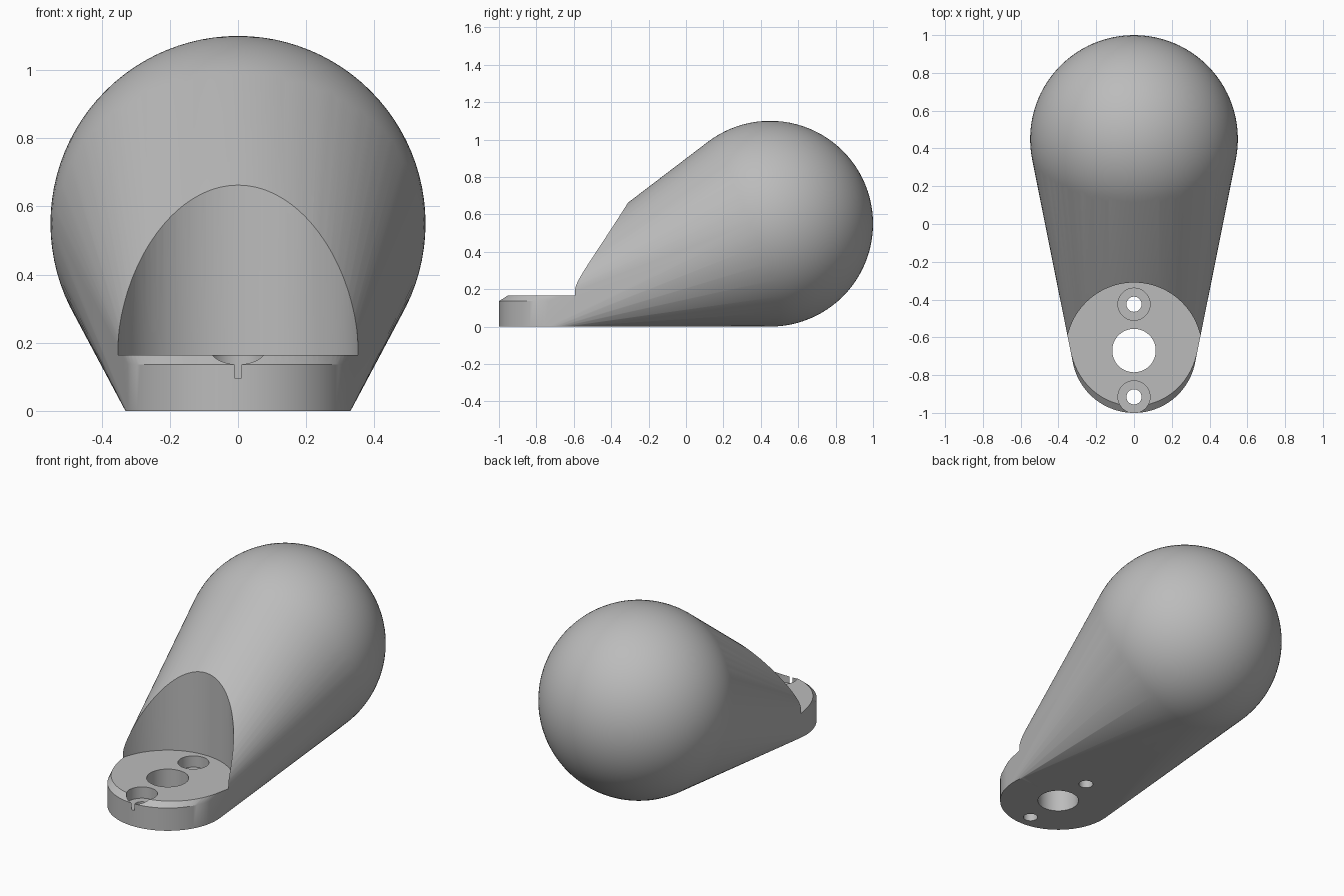
import bpy, bmesh, math
from mathutils import Matrix, Vector

cube = bpy.data.objects.get("Cube")
if cube:
    bpy.data.objects.remove(cube, do_unlink=True)

# Main dimensions
BALL_R, BALL_Y = 0.55, 0.45
BASE_R, BASE_Y, BASE_H = 0.33, -0.67, 0.137
LEDGE_Z = 0.165
SCREW_OFFSET = 0.2453

grey = bpy.data.materials.new("plain grey")
grey.use_nodes = True
COLOUR = (0.5, 0.5, 0.5, 1)
grey.diffuse_color = COLOUR
grey.node_tree.nodes["Principled BSDF"].inputs["Base Color"].default_value = COLOUR


def add_object(name, bm):
    mesh = bpy.data.meshes.new(name)
    bm.to_mesh(mesh)
    bm.free()
    obj = bpy.data.objects.new(name, mesh)
    bpy.context.collection.objects.link(obj)
    mesh.materials.append(grey)
    return obj


def add_cylinder(bm, radius, y, bottom, top, sides):
    place = Matrix.Translation(Vector((0, y, (bottom + top) / 2)))
    bmesh.ops.create_cone(bm, cap_ends=True, segments=sides, radius1=radius,
                          radius2=radius, depth=top - bottom, matrix=place)


# Body: a hull wrapped around a ball and a low round foot
bm = bmesh.new()
bmesh.ops.create_uvsphere(bm, u_segments=96, v_segments=48, radius=BALL_R,
                          matrix=Matrix.Translation(Vector((0, BALL_Y, BALL_R))))
add_cylinder(bm, BASE_R, BASE_Y, 0, BASE_H, 96)
points = [v.co.copy() for v in bm.verts]
bm.free()
bm = bmesh.new()
for p in points:
    bm.verts.new(p)
hull = bmesh.ops.convex_hull(bm, input=bm.verts)
loose = {g for g in hull["geom_interior"] + hull["geom_unused"]
         if isinstance(g, bmesh.types.BMVert)}
bmesh.ops.delete(bm, geom=list(loose), context="VERTS")
bmesh.ops.recalc_face_normals(bm, faces=bm.faces)
body = add_object("tapered_body", bm)

# Cutters: ledge pocket, centre bore, screw holes and their counterbores
cuts = [("ledge_pocket", 0.36, BASE_Y, LEDGE_Z, 1.5),
        ("centre_bore", 0.115, BASE_Y, -0.1, 1)]
for side, y in (("front", BASE_Y - SCREW_OFFSET), ("back", BASE_Y + SCREW_OFFSET)):
    cuts.append((side + "_screw_hole", 0.04, y, -0.1, 0.3))
    cuts.append((side + "_counterbore", 0.085, y, 0.097, 0.3))

cutters = []
for name, radius, y, bottom, top in cuts:
    bm = bmesh.new()
    add_cylinder(bm, radius, y, bottom, top, 96)
    cutter = add_object(name + "_cutter", bm)
    cutter.hide_render = True
    mod = body.modifiers.new(name, "BOOLEAN")
    mod.operation = "DIFFERENCE"
    mod.solver = "EXACT"
    mod.object = cutter
    cutters.append(cutter)

# Bake the cuts, then shade smooth with sharp rims
graph = bpy.context.evaluated_depsgraph_get()
cut_mesh = bpy.data.meshes.new_from_object(body.evaluated_get(graph))
body.modifiers.clear()
body.data = cut_mesh
cut_mesh.materials.clear()
cut_mesh.materials.append(grey)
for poly in cut_mesh.polygons:
    poly.material_index = 0
for cutter in cutters:
    bpy.data.objects.remove(cutter, do_unlink=True)

bpy.ops.object.select_all(action="DESELECT")
body.select_set(True)
bpy.context.view_layer.objects.active = body
bpy.ops.object.shade_smooth_by_angle(angle=math.radians(25))
